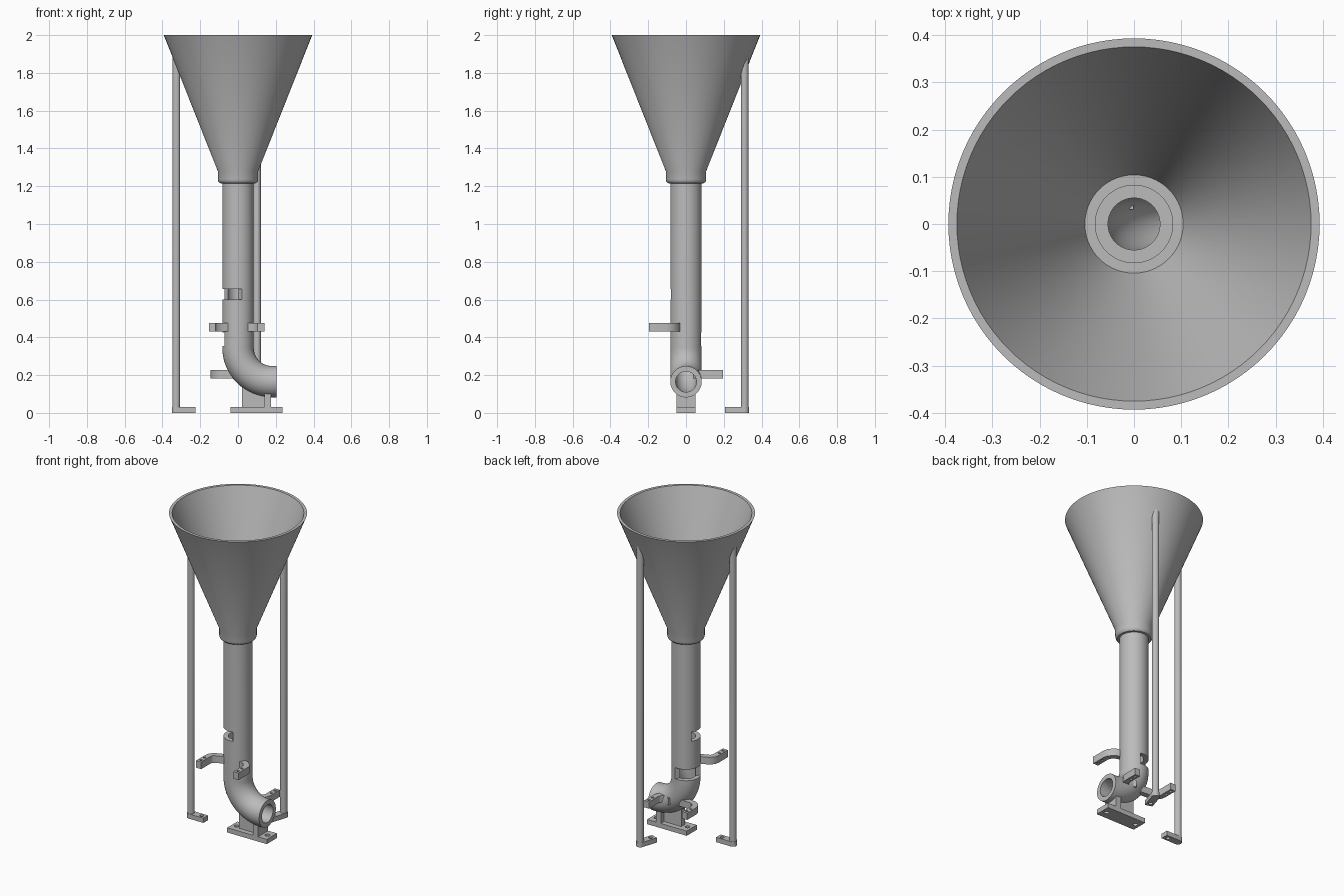
import bpy, bmesh, math
from mathutils import Matrix, Vector

if "Cube" in bpy.data.objects:
    bpy.data.objects.remove(bpy.data.objects["Cube"])

GREY = (0.5, 0.5, 0.5, 1)
grey = bpy.data.materials.new("grey_metal")
grey.use_nodes = True
grey.diffuse_color = GREY
grey.node_tree.nodes["Principled BSDF"].inputs["Base Color"].default_value = GREY


def finish(name, bm):
    """Turn a bmesh into a named object in the grey material."""
    bmesh.ops.recalc_face_normals(bm, faces=bm.faces)
    mesh = bpy.data.meshes.new(name)
    bm.to_mesh(mesh)
    bm.free()
    mesh.materials.append(grey)
    obj = bpy.data.objects.new(name, mesh)
    bpy.context.collection.objects.link(obj)
    return obj


def activate(obj):
    bpy.ops.object.select_all(action='DESELECT')
    obj.select_set(True)
    bpy.context.view_layer.objects.active = obj


def smooth(obj):
    activate(obj)
    bpy.ops.object.shade_smooth_by_angle(angle=math.radians(32))


def cut(obj, cutter):
    """Subtract the cutter from the object, then discard it."""
    cutter.hide_render = True
    activate(obj)
    mod = obj.modifiers.new("cut", 'BOOLEAN')
    mod.operation = 'DIFFERENCE'
    mod.solver = 'EXACT'
    mod.object = cutter
    bpy.ops.object.modifier_apply(modifier=mod.name)
    bpy.data.objects.remove(cutter)


def box(name, x0, x1, y0, y1, z0, z1):
    bm = bmesh.new()
    bmesh.ops.create_cube(bm, size=1)
    for v in bm.verts:
        v.co = (x1 if v.co.x > 0 else x0, y1 if v.co.y > 0 else y0, z1 if v.co.z > 0 else z0)
    return finish(name, bm)


def prism(name, outline, z0, z1):
    """Extrude a flat outline upward."""
    bm = bmesh.new()
    face = bm.faces.new([bm.verts.new((x, y, z0)) for x, y in outline])
    up = bmesh.ops.extrude_face_region(bm, geom=[face])["geom"]
    for v in up:
        if isinstance(v, bmesh.types.BMVert):
            v.co.z = z1
    return finish(name, bm)


def circle(x, y, r, n=20, start=0.0, sweep=math.tau):
    return [(x + r * math.cos(start + sweep * i / n), y + r * math.sin(start + sweep * i / n))
            for i in range(n)]


def drill(obj, x, y, r):
    cut(obj, prism("drill", circle(x, y, r), -1, 1))


def bridge_rings(bm, rings):
    """Join a closed series of rings into a solid."""
    n = len(rings[0])
    for a, b in zip(rings, rings[1:] + rings[:1]):
        for i in range(n):
            j = (i + 1) % n
            bm.faces.new((a[i], a[j], b[j], b[i]))


# Funnel: a lathed cone with a rounded collar and a socket for the pipe
TOP, NECK, NECK_R, SLOPE = 2.0, 1.28, 0.107, 0.397
profile = [(0.393, TOP), (NECK_R, NECK), (NECK_R, 1.235), (0.104, 1.224), (0.096, 1.216),
           (0.082, 1.215), (0.082, 1.31), (0.104, 1.31), (0.375, TOP)]
bm = bmesh.new()
bridge_rings(bm, [[bm.verts.new((x, y, z)) for x, y in circle(0, 0, r, 96)] for r, z in profile])
smooth(finish("funnel", bm))

# Pipe: a straight hollow tube ending in an elbow toward +x
PIPE_R, BORE, BEND, OUT_Z = 0.083, 0.055, 0.18, 0.165
path = [(0, 1.295, 0)]
for i in range(17):
    a = math.pi / 2 * i / 16
    path.append((BEND * (1 - math.cos(a)), OUT_Z + BEND * (1 - math.sin(a)), a))
path.append((0.205, OUT_Z, math.pi / 2))
bm = bmesh.new()


def pipe_ring(station, r):
    x, z, a = station
    return [bm.verts.new((x + u * math.cos(a), v, z + u * math.sin(a))) for u, v in circle(0, 0, r, 64)]


bridge_rings(bm, [pipe_ring(s, PIPE_R) for s in path] + [pipe_ring(s, BORE) for s in reversed(path)])
pipe = finish("pipe", bm)

# Two side slots in the pipe
for angle, z0, z1 in ((216, 0.6, 0.657), (144, 0.355, 0.425)):
    slot = box("slot_cutter", 0.031, 0.2, -0.2, 0.2, z0, z1)
    slot.data.transform(Matrix.Rotation(math.radians(angle), 4, 'Z'))
    cut(pipe, slot)
smooth(pipe)

# Pedestal under the elbow
base = box("base_plate", -0.04, 0.235, -0.05, 0.05, 0, 0.03)
for x in (-0.01, 0.205):
    drill(base, x, 0, 0.014)
smooth(base)
box("base_cross_rib", 0.14, 0.175, -0.05, 0.05, 0.025, 0.105)
web = box("base_web", 0.02, 0.145, -0.018, 0.018, 0.025, 0.1)
for v in web.data.vertices:
    if v.co.x < 0.1 and v.co.z > 0.05:
        v.co.z = 0.145

# Legs: rods trimmed to the slope of the funnel, each with a drilled foot
LEG_R, LEG_OUT = 0.021, 0.327
for name, angle in (("right", 180), ("back", 72)):
    turn = Matrix.Rotation(math.radians(angle), 4, 'Z')
    leg = prism(name + "_leg", circle(LEG_OUT, 0, LEG_R, 32), 0, 1)
    for v in leg.data.vertices:
        if v.co.z > 0.5:
            v.co.z = NECK + 0.015 + (math.hypot(v.co.x, v.co.y) - NECK_R) / SLOPE
    foot = prism(name + "_foot", circle(LEG_OUT, 0, 0.023, 16, -math.pi / 2, math.pi)
                 + [(LEG_OUT, 0.023), (0.225, 0.023), (0.225, -0.023)], 0, 0.03)
    drill(foot, 0.252, 0, 0.012)
    for part in (leg, foot):
        part.data.transform(turn)
        smooth(part)


# Mounting arms: bent bars with two drilled holes in the end pad
def arm(name, start, x, side, facing, z0, z1):
    pts = [start, (0.09, 0.055), (x - 0.016, 0.07), (x - 0.004, 0.086), (x, 0.105), (x, 0.195)]
    pts = [Vector(p) for p in pts]
    left, right = [], []
    for i, p in enumerate(pts):
        d = (pts[min(i + 1, len(pts) - 1)] - pts[max(i - 1, 0)]).normalized()
        n = Vector((-d.y, d.x)) * 0.0175
        left.append(p + n)
        right.append(p - n)
    flip = Matrix.Diagonal((side, facing, 1, 1))
    bar = prism(name, [tuple(p) for p in left + right[::-1]], z0, z1)
    for y in (0.135, 0.172):
        drill(bar, x, y, 0.008)
    bar.data.transform(flip)
    if side * facing < 0:
        bar.data.flip_normals()
    smooth(bar)


arm("front_right_arm", (0.055, 0.045), 0.137, -1, -1, 0.432, 0.477)
arm("front_left_arm", (0.055, 0.045), 0.122, 1, -1, 0.432, 0.477)
arm("back_right_arm", (0.0, 0.048), 0.127, -1, 1, 0.183, 0.226)
arm("back_left_arm", (0.05, 0.075), 0.137, 1, 1, 0.183, 0.226)
